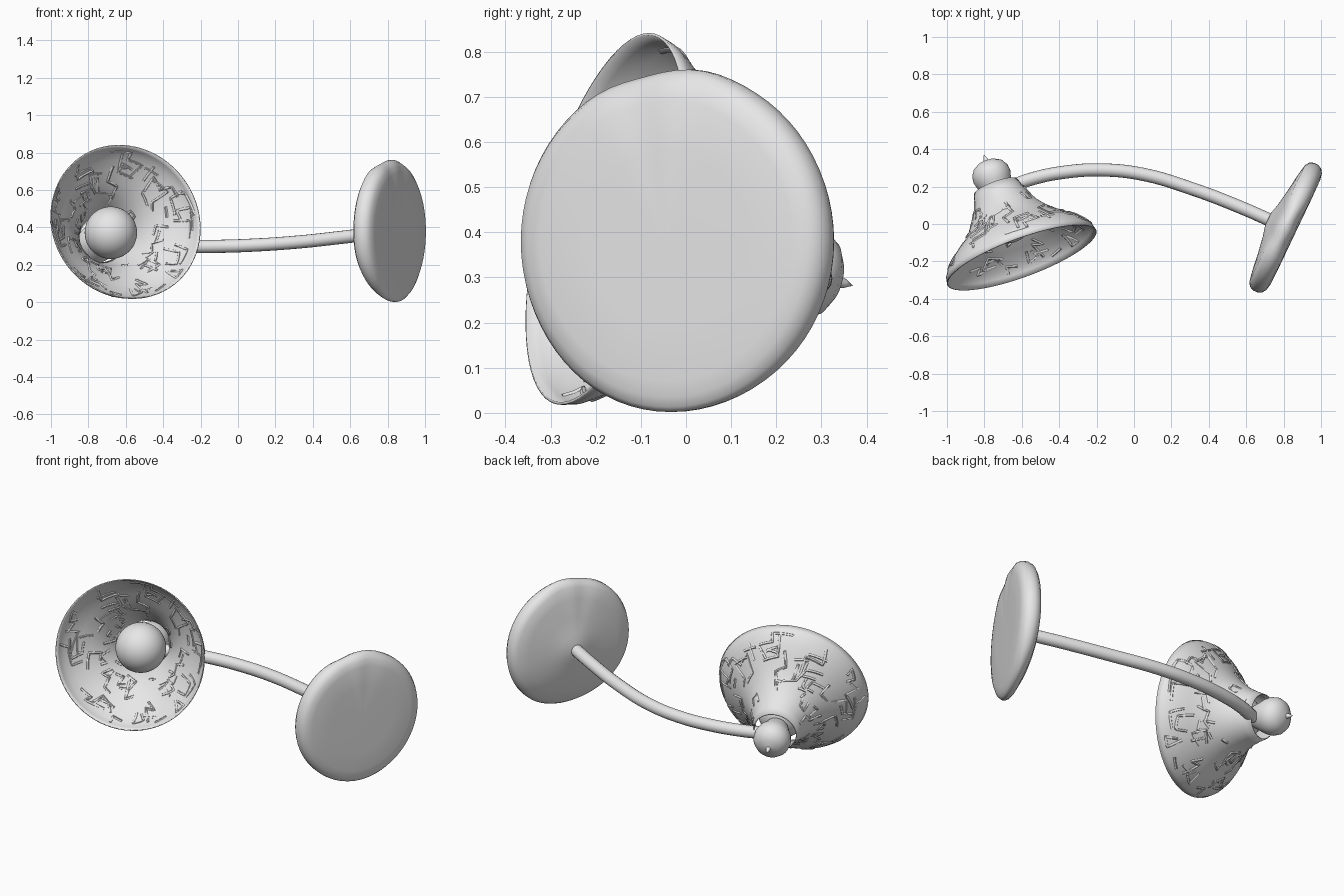
import bpy, bmesh, math, random
from mathutils import Vector, Matrix

if "Cube" in bpy.data.objects:
    bpy.data.objects.remove(bpy.data.objects["Cube"])

random.seed(7)
grey = bpy.data.materials.new("light_grey")
grey.use_nodes = True
grey.diffuse_color = (0.8, 0.8, 0.8, 1)
grey.node_tree.nodes["Principled BSDF"].inputs["Base Color"].default_value = (0.8, 0.8, 0.8, 1)


def finish(obj, angle=60):
    obj.data.materials.append(grey)
    bpy.ops.object.select_all(action='DESELECT')
    obj.select_set(True)
    bpy.context.view_layer.objects.active = obj
    bpy.ops.object.shade_smooth_by_angle(angle=math.radians(angle))
    return obj


def lathe(name, profile, matrix, steps=64, warp=None):
    """Spin a (radius, height) profile about local z, then place it."""
    bm = bmesh.new()
    rings = []
    for i in range(steps):
        a = math.tau * i / steps
        ring = []
        for r, h in profile:
            if warp:
                r, h = warp(a, r, h)
            ring.append(bm.verts.new((r * math.cos(a), r * math.sin(a), h)))
        rings.append(ring)
    for i, ring in enumerate(rings):
        nxt = rings[(i + 1) % steps]
        for j in range(len(profile) - 1):
            bm.faces.new((ring[j], nxt[j], nxt[j + 1], ring[j + 1]))
    bmesh.ops.remove_doubles(bm, verts=bm.verts, dist=0.0001)
    bmesh.ops.recalc_face_normals(bm, faces=bm.faces)
    bm.transform(matrix)
    mesh = bpy.data.meshes.new(name)
    bm.to_mesh(mesh)
    bm.free()
    obj = bpy.data.objects.new(name, mesh)
    bpy.context.collection.objects.link(obj)
    return finish(obj)


def tube(name, paths, radius, kind='POLY', resolution=3):
    """Round tube along one or more paths, converted to a mesh."""
    curve = bpy.data.curves.new(name, 'CURVE')
    curve.dimensions = '3D'
    curve.bevel_depth = radius
    curve.bevel_resolution = resolution
    curve.use_fill_caps = True
    for path in paths:
        spline = curve.splines.new(kind)
        if kind == 'BEZIER':
            spline.bezier_points.add(len(path) - 1)
            for p, co in zip(spline.bezier_points, path):
                p.co = co
                p.handle_left_type = p.handle_right_type = 'AUTO'
        else:
            spline.points.add(len(path) - 1)
            for p, co in zip(spline.points, path):
                p.co = (*co, 1)
    obj = bpy.data.objects.new(name, curve)
    bpy.context.collection.objects.link(obj)
    bpy.ops.object.select_all(action='DESELECT')
    obj.select_set(True)
    bpy.context.view_layer.objects.active = obj
    bpy.ops.object.convert(target='MESH')
    return finish(bpy.context.view_layer.objects.active)


# Lamp axis: origin at the rim centre, local z out of the opening
axis = Vector((0.335, -0.91, 0.245)).normalized()
lamp = Matrix.Translation((-0.6, -0.18, 0.43)) @ axis.to_track_quat('Z', 'Y').to_matrix().to_4x4()

# Bell-shaped shade, open at both ends
shade_profile = [(0.422, 0), (0.414, -0.03), (0.396, -0.06), (0.365, -0.095), (0.317, -0.135),
                 (0.265, -0.175), (0.22, -0.22), (0.185, -0.265), (0.157, -0.315),
                 (0.136, -0.365), (0.12, -0.415)]
shade = lathe("shade", shade_profile, lamp, 72)
wall = shade.modifiers.new("wall", 'SOLIDIFY')
wall.thickness = 0.006
wall.offset = 0


def shade_point(a, h):
    for (r0, h0), (r1, h1) in zip(shade_profile, shade_profile[1:]):
        if h >= h1:
            r = r0 + (r1 - r0) * (h0 - h) / (h0 - h1)
            break
    return lamp @ Vector((r * math.cos(a), r * math.sin(a), h))


# Broken relief lines that wander around and along the shade
strokes = []
for i in range(64):
    a, h = math.tau * i / 64 * 7, random.triangular(-0.34, -0.03, -0.09)
    path = [shade_point(a, h)]
    around = random.random() < 0.6
    for leg in range(random.choice((1, 2, 3, 3))):
        da = random.choice((-1, 1)) * random.uniform(0.14, 0.32) if around else random.uniform(-0.1, 0.1)
        dh = random.uniform(-0.02, 0.02) if around else random.choice((-1, 1)) * random.uniform(0.03, 0.07)
        end = min(-0.025, max(-0.37, h + dh))
        for k in range(1, 7):
            path.append(shade_point(a + da * k / 6, h + (end - h) * k / 6))
        a, h, around = a + da, end, not around
    strokes.append(path)
tube("shade_relief", strokes, 0.008, resolution=1)

# Bulb inside the shade
bpy.ops.mesh.primitive_uv_sphere_add(segments=48, ring_count=24, radius=0.14,
                                     location=lamp @ Vector((0, 0, -0.238)))
bulb = bpy.context.object
bulb.name = "bulb"
finish(bulb)

# Rounded cap with a short collar reaching into the neck, and a small pointed tip
lathe("cap", [(0, -0.37), (0.065, -0.375), (0.08, -0.41), (0.095, -0.44), (0.104, -0.475),
              (0.10, -0.51), (0.082, -0.54), (0.05, -0.56), (0.014, -0.568), (0.01, -0.585),
              (0, -0.605)], lamp, 40)

# Curved arm from the neck to the wall plate
tube("arm", [[(-0.67, 0.195, 0.30), (-0.55, 0.24, 0.30), (-0.37, 0.277, 0.298),
              (-0.17, 0.289, 0.298), (0.05, 0.265, 0.304), (0.32, 0.185, 0.322),
              (0.58, 0.085, 0.35), (0.75, 0.01, 0.37)]], 0.035, 'BEZIER', 6)


# Soft-edged wall plate: pinched and dented along the top, back bevelled away at the bottom
def dent(a, r, h):
    groove = math.exp(-((a - 1.8) / 0.2) ** 2)
    swell = math.exp(-((a - 1.4) / 0.22) ** 2)
    bottom = max(0, -math.sin(a)) ** 3
    edge = (r / 0.38) ** 4
    r *= 1 + edge * (0.014 * swell - 0.016 * groove)
    h *= 1 - 0.3 * edge * max(swell, groove)
    h += (0.058 - h) * 0.55 * edge * bottom
    return r, h


plate = Matrix(((0.43, 0, 0.903, 0.812), (0.903, 0, -0.43, -0.02), (0, 1, 0, 0.38), (0, 0, 0, 1)))
lathe("wall_plate", [(0, 0.058), (0.2, 0.058), (0.31, 0.056), (0.345, 0.049), (0.367, 0.034),
                     (0.378, 0.01), (0.378, -0.014), (0.368, -0.037), (0.345, -0.052),
                     (0.28, -0.064), (0.18, -0.077), (0.09, -0.092), (0.04, -0.105), (0, -0.107)],
      plate, 72, dent)
